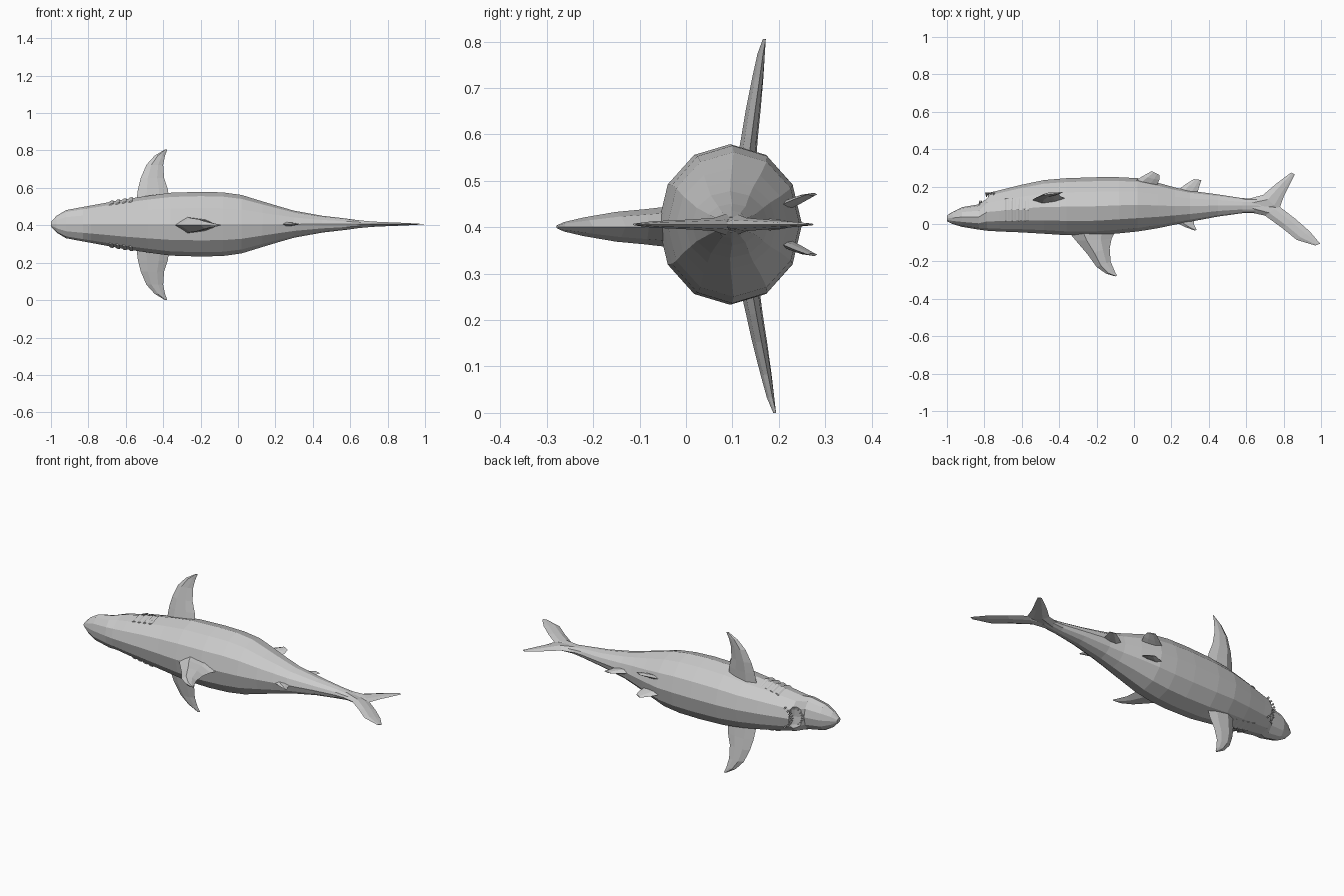
import bpy, bmesh, math
from mathutils import Vector, Matrix

ZC = 0.41  # mid plane of the animal, which lies on its side


def add_mesh(name, rings):
    """Skin a list of equal-length closed rings, capping both ends."""
    bm = bmesh.new()
    loops = [[bm.verts.new(p) for p in r] for r in rings]
    n = len(rings[0])
    for a, b in zip(loops, loops[1:]):
        for i in range(n):
            j = (i + 1) % n
            bm.faces.new((a[i], a[j], b[j], b[i]))
    bm.faces.new(loops[0][::-1])
    bm.faces.new(loops[-1])
    bmesh.ops.recalc_face_normals(bm, faces=bm.faces)
    me = bpy.data.meshes.new(name)
    bm.to_mesh(me)
    bm.free()
    ob = bpy.data.objects.new(name, me)
    bpy.context.collection.objects.link(ob)
    return ob


def fin(name, sections, normal):
    """Fin from (leading point, trailing point, half thickness) sections."""
    n = Vector(normal)
    rings = []
    for lead, trail, t in sections:
        a, b = Vector(lead), Vector(trail)
        f, r = a.lerp(b, 0.3), a.lerp(b, 0.7)
        rings.append([a, f + n * t, r + n * t * 0.7, b, r - n * t * 0.7, f - n * t])
    return add_mesh(name, rings)


def flat_fin(name, sections, z=ZC):
    """Fin lying in the mid plane, sections as (lx, ly, tx, ty, half thickness)."""
    return fin(name, [((lx, ly, z), (tx, ty, z), t) for lx, ly, tx, ty, t in sections], (0, 0, 1))


# body: x, back y, belly y, half width
stations = [
    (-1.00, 0.015, 0.045, 0.012), (-0.97, 0.00, 0.065, 0.045), (-0.92, -0.015, 0.09, 0.075),
    (-0.83, -0.03, 0.105, 0.092), (-0.785, -0.036, 0.165, 0.10), (-0.72, -0.04, 0.18, 0.112),
    (-0.60, -0.045, 0.21, 0.134), (-0.48, -0.052, 0.235, 0.152), (-0.36, -0.06, 0.245, 0.168),
    (-0.20, -0.06, 0.25, 0.173), (-0.08, -0.05, 0.25, 0.170), (0.02, -0.04, 0.245, 0.156),
    (0.13, -0.022, 0.22, 0.122), (0.22, -0.003, 0.195, 0.095), (0.30, 0.012, 0.178, 0.072),
    (0.45, 0.04, 0.158, 0.045), (0.58, 0.058, 0.138, 0.030), (0.68, 0.06, 0.135, 0.016)]
SIDES = 12
rings = []
for x, back, belly, w in stations:
    mid, h = (back + belly) / 2, (belly - back) / 2
    rings.append([(x, mid - h * math.cos(2 * math.pi * i / SIDES),
                   ZC + w * math.sin(2 * math.pi * i / SIDES)) for i in range(SIDES)])
body = add_mesh("body", rings)

# mouth opening cut between snout and lower jaw
bpy.ops.mesh.primitive_uv_sphere_add(segments=12, ring_count=6, radius=1, location=(-0.815, 0.138, ZC))
cutter = bpy.context.object
cutter.name = "mouth_cutter"
cutter.scale = (0.055, 0.026, 0.085)
cutter.rotation_euler = (0, 0, 0.35)
cutter.hide_render = True
cutter.hide_set(True)
mod = body.modifiers.new("mouth", 'BOOLEAN')
mod.object = cutter
mod.operation = 'DIFFERENCE'
mod.solver = 'EXACT'

# teeth in two arcs along the jaws
bm = bmesh.new()
for jaw_y, direction, front in ((0.103, 1, -0.825), (0.168, -1, -0.79)):
    for i in range(-4, 5):
        a = i / 4
        p = Vector((front + 0.04 * a * a, jaw_y + direction * 0.012, ZC + 0.055 * a))
        m = Matrix.Translation(p) @ Matrix.Rotation(-direction * math.pi / 2, 4, 'X')
        bmesh.ops.create_cone(bm, cap_ends=True, segments=4, radius1=0.007,
                              radius2=0, depth=0.026, matrix=m)
me = bpy.data.meshes.new("teeth")
bm.to_mesh(me)
bm.free()
bpy.context.collection.objects.link(bpy.data.objects.new("teeth", me))

# dorsal fin
flat_fin("dorsal_fin", [
    (-0.36, -0.03, -0.09, -0.02, 0.045), (-0.31, -0.09, -0.12, -0.08, 0.038),
    (-0.25, -0.16, -0.13, -0.13, 0.032), (-0.20, -0.23, -0.125, -0.20, 0.02),
    (-0.15, -0.265, -0.10, -0.26, 0.01), (-0.10, -0.28, -0.09, -0.275, 0.003)], 0.405)

# small second dorsal fin and anal fin
flat_fin("second_dorsal_fin", [
    (0.22, 0.01, 0.32, 0.025, 0.012), (0.27, -0.015, 0.32, 0.0, 0.008), (0.325, -0.035, 0.335, -0.03, 0.002)])
flat_fin("anal_fin", [
    (0.22, 0.17, 0.34, 0.165, 0.014), (0.275, 0.212, 0.345, 0.19, 0.010), (0.32, 0.24, 0.36, 0.235, 0.003)])

# tail fin lobes
flat_fin("tail_upper_lobe", [
    (0.62, 0.062, 0.66, 0.135, 0.022), (0.70, 0.045, 0.775, 0.095, 0.014),
    (0.79, -0.02, 0.86, 0.03, 0.010), (0.87, -0.085, 0.94, -0.04, 0.007), (0.97, -0.115, 0.995, -0.105, 0.002)])
flat_fin("tail_lower_lobe", [
    (0.60, 0.132, 0.66, 0.06, 0.022), (0.69, 0.155, 0.775, 0.075, 0.014),
    (0.76, 0.215, 0.80, 0.145, 0.009), (0.84, 0.275, 0.86, 0.265, 0.002)])

# paired fins and gill flaps on both flanks
for side, s in (("left", 1), ("right", -1)):
    droop = 0.0 if s > 0 else 0.022
    outline = [(0.11, -0.545, -0.365, 0.125, 0.022), (0.19, -0.535, -0.375, 0.135, 0.018),
               (0.25, -0.52, -0.395, 0.143, 0.016), (0.32, -0.49, -0.40, 0.153, 0.012),
               (0.37, -0.445, -0.39, 0.16, 0.008), (0.403, -0.39, -0.378, 0.166, 0.002)]
    fin("pectoral_fin_" + side, [
        ((lx, y + droop * d / 0.4, 0.407 + s * d), (tx, y + droop * d / 0.4 + 0.006, 0.407 + s * d), t)
        for d, lx, tx, y, t in outline], (0, 1, 0))
    fin("pelvic_fin_" + side, [
        ((-0.01, 0.22, ZC + s * 0.04), (0.12, 0.20, ZC + s * 0.04), 0.012),
        ((0.045, 0.255, ZC + s * 0.055), (0.135, 0.235, ZC + s * 0.055), 0.009),
        ((0.095, 0.283, ZC + s * 0.065), (0.135, 0.262, ZC + s * 0.065), 0.003)], (0, 0, 1))
    for g in range(4):
        x = -0.69 + g * 0.035
        w = 0.118 + (x + 0.69) * 0.17
        fin(f"gill_{side}_{g + 1}", [
            ((x, 0.075 + dy, ZC + s * w * k), (x + 0.024, 0.075 + dy, ZC + s * (w * k + 0.008)), 0.004)
            for dy, k in ((-0.06, 0.86), (0.0, 1.0), (0.06, 0.86))], (0, 0, 1))

# rest the lower pectoral tip on the ground
bpy.context.view_layer.update()
low = min((o.matrix_world @ v.co).z for o in bpy.data.objects
          if o.type == 'MESH' and o is not cutter for v in o.data.vertices)
for o in bpy.data.objects:
    o.location.z -= low
